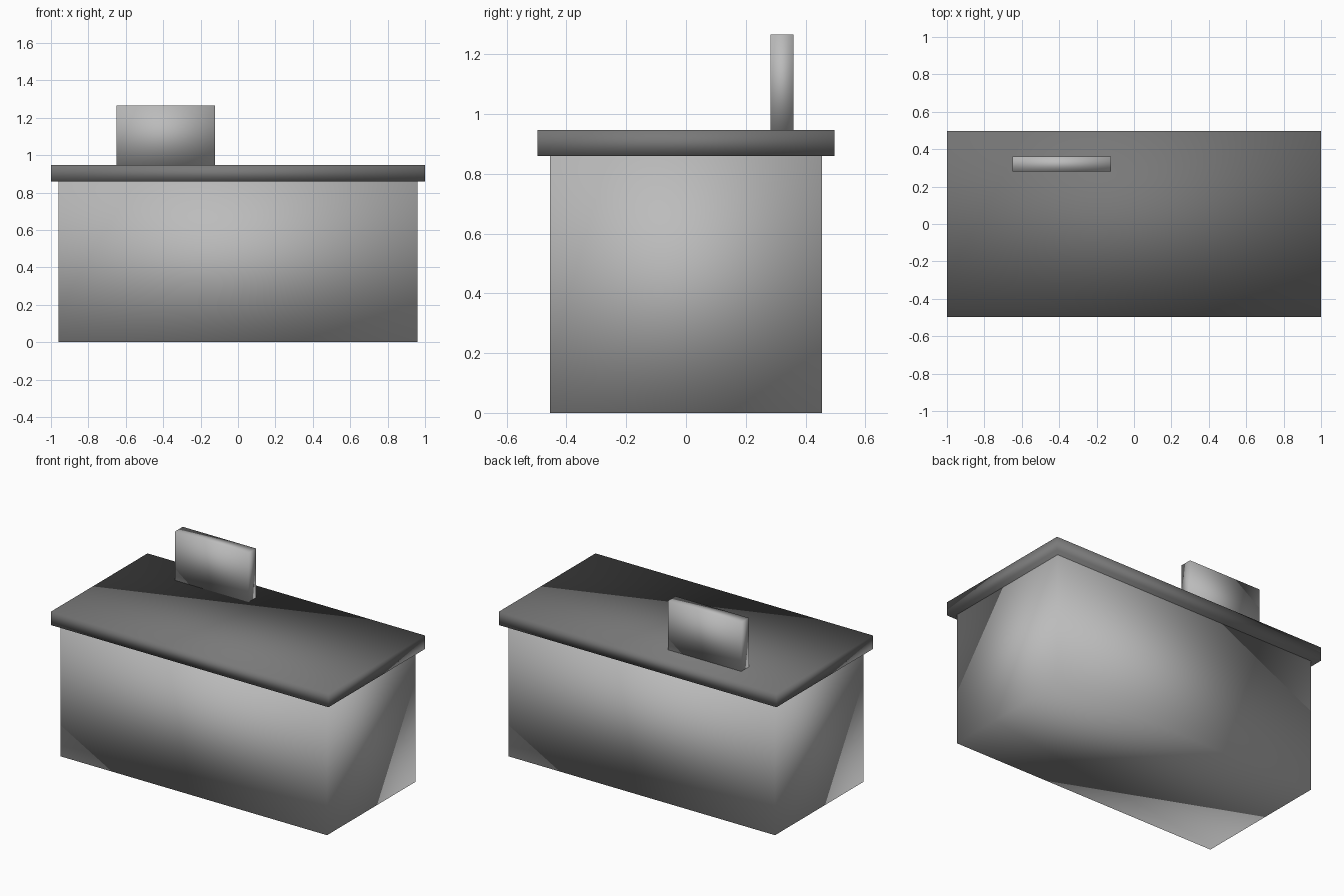
import bpy

cube = bpy.data.objects.get("Cube")
if cube:
    bpy.data.objects.remove(cube, do_unlink=True)


def make_material(name, value):
    mat = bpy.data.materials.new(name)
    mat.use_nodes = True
    color = (value, value, value, 1)
    mat.diffuse_color = color
    mat.node_tree.nodes["Principled BSDF"].inputs["Base Color"].default_value = color
    return mat


def make_box(name, low, high, mat):
    """Softly shaded box spanning two opposite corners."""
    center = [(a + b) / 2 for a, b in zip(low, high)]
    bpy.ops.mesh.primitive_cube_add(size=1, location=center)
    box = bpy.context.object
    box.name = name
    box.scale = [b - a for a, b in zip(low, high)]
    bpy.ops.object.transform_apply(location=False, rotation=False, scale=True)
    # Rounded shading flows across every edge
    bpy.ops.object.shade_smooth()
    box.data.materials.append(mat)
    return box


light_grey = make_material("light grey", 0.5)
dark_grey = make_material("dark grey", 0.19)

# Solid counter base
make_box("counter_body", (-0.96, -0.455, 0), (0.96, 0.455, 0.86), light_grey)
# Overhanging slab
make_box("counter_top", (-1, -0.497, 0.86), (1, 0.497, 0.947), dark_grey)
# Upright panel standing near the back
make_box("upright_panel", (-0.65, 0.282, 0.947), (-0.122, 0.36, 1.266), light_grey)
